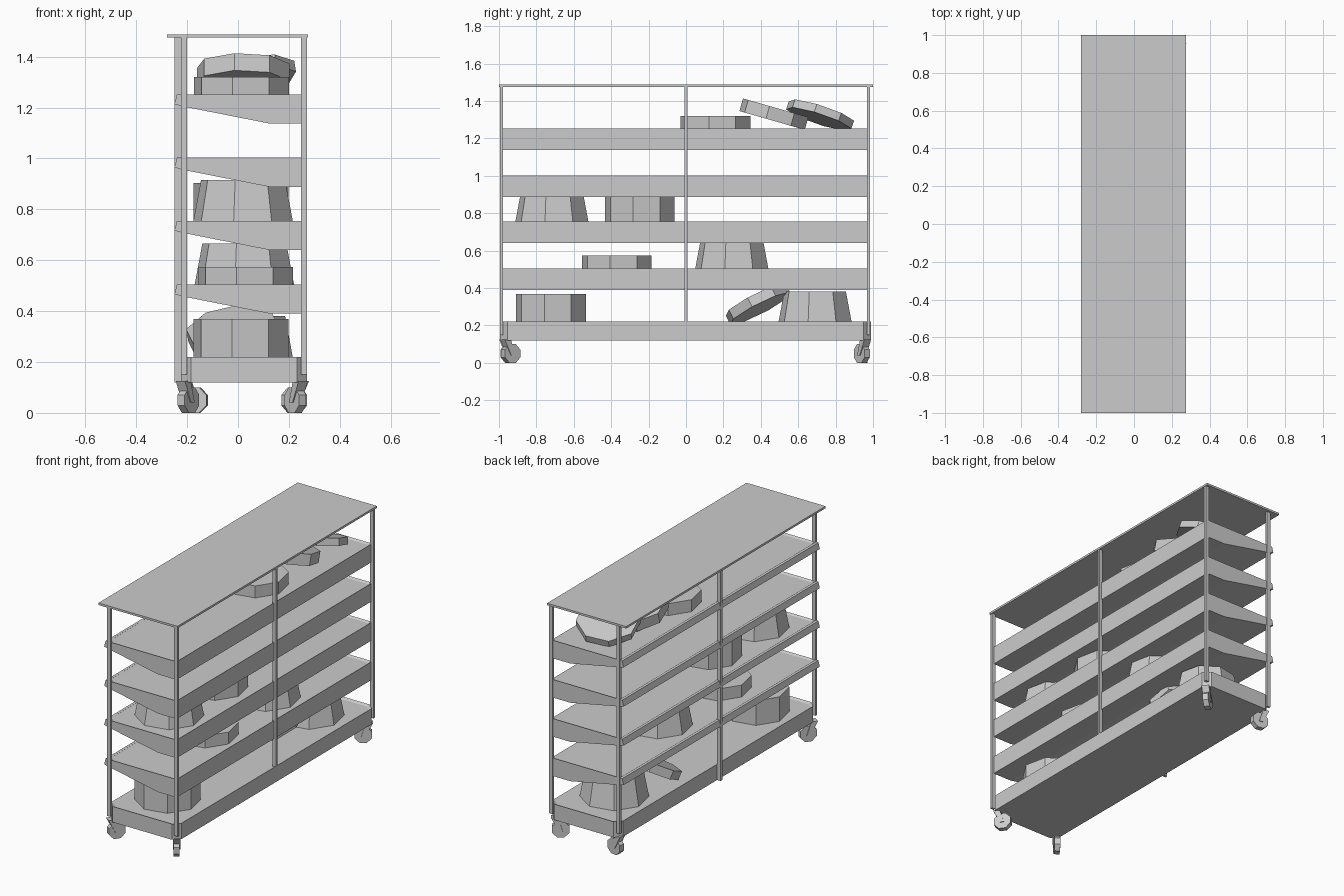
import bpy, bmesh
from math import radians, cos, sin
from mathutils import Matrix, Vector

if "Cube" in bpy.data.objects:
    bpy.data.objects.remove(bpy.data.objects["Cube"])


def finish(name, bm):
    bmesh.ops.recalc_face_normals(bm, faces=bm.faces[:])
    me = bpy.data.meshes.new(name)
    bm.to_mesh(me)
    bm.free()
    ob = bpy.data.objects.new(name, me)
    bpy.context.collection.objects.link(ob)
    return ob


def prism(name, points, depth, recess=0.0, rim=0.02):
    """Extrude a 3D outline along a vector; optionally sink the top face."""
    bm = bmesh.new()
    face = bm.faces.new([bm.verts.new(p) for p in points])
    ext = bmesh.ops.extrude_face_region(bm, geom=[face])
    bmesh.ops.translate(bm, vec=depth,
                        verts=[g for g in ext["geom"] if isinstance(g, bmesh.types.BMVert)])
    bmesh.ops.recalc_face_normals(bm, faces=bm.faces[:])
    if recess:
        # extruding leaves the start face in place, so the shape stays closed
        top = max((f for f in bm.faces if abs(f.normal.z) > 0.9),
                  key=lambda f: f.calc_center_median().z)
        bmesh.ops.inset_region(bm, faces=[top], thickness=rim)
        bmesh.ops.translate(bm, vec=(0, 0, -recess), verts=top.verts[:])
    return finish(name, bm)


def box(name, x0, x1, y0, y1, z0, z1):
    return prism(name, [(x0, y0, z0), (x1, y0, z0), (x1, y1, z0), (x0, y1, z0)],
                 (0, 0, z1 - z0))


def drum(name, loc, r0, r1, h, turn=34.3, tilt=(0, 0)):
    """Eight-sided drum centred on loc, tilted about x then y."""
    bm = bmesh.new()
    m = (Matrix.Translation(loc) @ Matrix.Rotation(radians(tilt[0]), 4, 'X')
         @ Matrix.Rotation(radians(tilt[1]), 4, 'Y') @ Matrix.Rotation(radians(turn), 4, 'Z'))
    bot = [bm.verts.new(m @ Vector((r0 * cos(radians(45 * k)), r0 * sin(radians(45 * k)), -h / 2)))
           for k in range(8)]
    top = [bm.verts.new(m @ Vector((r1 * cos(radians(45 * k)), r1 * sin(radians(45 * k)), h / 2)))
           for k in range(8)]
    bm.faces.new(bot)
    bm.faces.new(top)
    for k in range(8):
        j = (k + 1) % 8
        bm.faces.new((bot[k], bot[j], top[j], top[k]))
    return finish(name, bm)


# Top board
box("top_board", -0.28, 0.275, -1, 1, 1.475, 1.488)

# Base tray with chamfered corners
X0, X1, Y0, Y1, C = -0.224, 0.272, -0.995, 0.99, 0.04
base = [(X0 + C, Y0), (X1 - C, Y0), (X1, Y0 + C), (X1, Y1 - C),
        (X1 - C, Y1), (X0 + C, Y1), (X0, Y1 - C), (X0, Y0 + C)]
prism("base_tray", [(x, y, 0.12) for x, y in base], (0, 0, 0.1), recess=0.008)

# Posts
for i, (x, y, z) in enumerate([(-0.212, -0.987, 0.15), (-0.212, 0.977, 0.15), (-0.237, 0, 0.12),
                               (0.26, -0.987, 0.15), (0.26, 0.977, 0.15), (0.26, 0, 0.12)]):
    box(f"post_{i}", x - 0.012, x + 0.012, y - 0.008, y + 0.008, z, 1.476)

# Shelves: sloped underside, plus an angled rail along the left edge
for i, z in enumerate((0.505, 0.755, 1.003, 1.252)):
    prof = [(-0.224, 0), (0.257, 0), (0.257, -0.115), (0.126, -0.115), (-0.224, -0.046)]
    prism(f"shelf_{i}", [(x, -0.983, z + dz) for x, dz in prof], (0, 1.963, 0), recess=0.008)
    rail = [(-0.24, 0), (-0.223, 0), (-0.223, -0.046), (-0.25, -0.038)]
    prism(f"shelf_rail_{i}", [(x, -0.985, z + dz) for x, dz in rail], (0, 1.967, 0))

# Casters: pivot, wheel centre offset direction in degrees
for name, px, py, ang in [("front_right", 0.245, -0.965, 125), ("back_left", -0.205, 0.955, -10),
                          ("front_left", -0.215, -0.97, 55), ("back_right", 0.25, 0.96, 215)]:
    d = Vector((cos(radians(ang)), sin(radians(ang)), 0))
    n = Vector((-d.y, d.x, 0))
    c = Vector((px, py, 0.05)) + d * 0.035
    wheel = drum(f"caster_wheel_{name}", (0, 0, 0), 0.054, 0.054, 0.034, turn=22.5)
    wheel.data.transform(Matrix.Translation(c) @ Matrix.Rotation(radians(ang), 4, 'Z')
                         @ Matrix.Rotation(radians(90), 4, 'X'))
    p = Vector((px, py, 0))
    fork = [p - d * 0.02 + Vector((0, 0, 0.125)), p + d * 0.02 + Vector((0, 0, 0.125)),
            c + d * 0.012 - Vector((0, 0, 0.01)), c - d * 0.012 - Vector((0, 0, 0.01))]
    prism(f"caster_fork_{name}", [q - n * 0.022 for q in fork], n * 0.044)

# Straight drums
for i, (x, y, z) in enumerate([(0.012, -0.722, 0.213), (0.012, -0.247, 0.748)]):
    drum(f"straight_drum_{i}", (x, y, z + 0.078), 0.19, 0.19, 0.156)

# Tapered drums
for i, (x, y, z) in enumerate([(0.02, 0.69, 0.213), (0.02, -0.717, 0.748), (0.025, 0.245, 0.498)]):
    drum(f"tapered_drum_{i}", (x, y, z + 0.084), 0.2, 0.168, 0.168)

# Flat discs
for i, (x, y, z) in enumerate([(0.03, -0.37, 0.498), (0.014, 0.157, 1.245)]):
    drum(f"flat_disc_{i}", (x, y, z + 0.038), 0.19, 0.19, 0.076)

# Leaning discs
drum("leaning_disc_0", (0.02, 0.47, 1.33), 0.185, 0.185, 0.07, tilt=(-16, 0))
drum("leaning_disc_1", (0.045, 0.717, 1.325), 0.185, 0.185, 0.045, tilt=(-18, -9))
drum("leaning_disc_2", (-0.02, 0.385, 0.315), 0.185, 0.185, 0.055, tilt=(27, -9))
